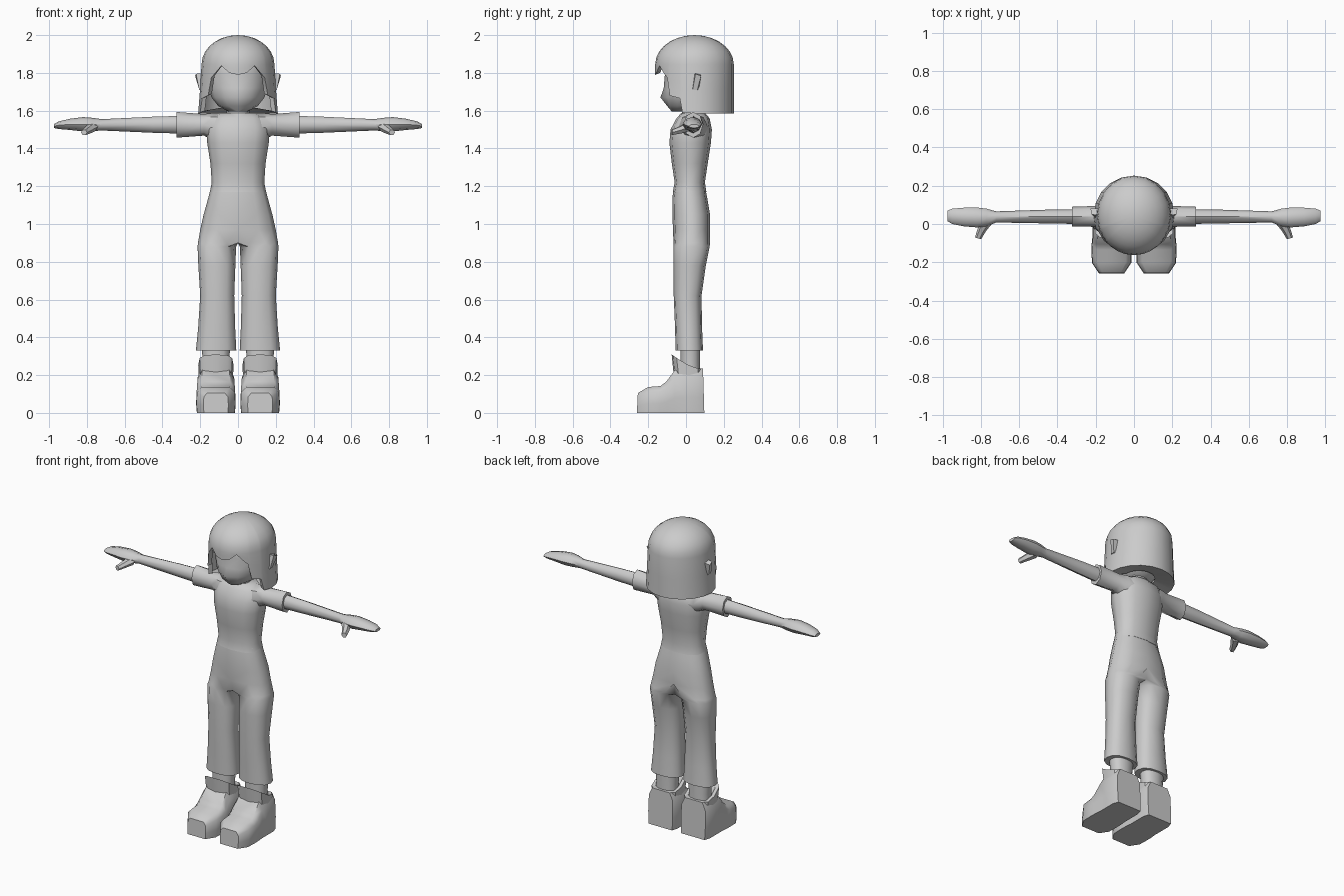
import bpy, bmesh
from math import sin, cos, pi, radians
from mathutils import Vector

cube = bpy.data.objects.get("Cube")
if cube:
    bpy.data.objects.remove(cube)

grey = bpy.data.materials.new("plain grey")
grey.use_nodes = True
COLOUR = (0.6, 0.6, 0.6, 1)
grey.diffuse_color = COLOUR
grey.node_tree.nodes["Principled BSDF"].inputs["Base Color"].default_value = COLOUR


def spow(v, e):
    return abs(v) ** e * (1 if v >= 0 else -1)


def loft(name, rings, sides, closed=True, caps=True, angle=45):
    """Skin rings of points; sides (1, -1) welds both halves in one object."""
    bm = bmesh.new()
    for s in sides:
        rows = [[bm.verts.new((s * p[0], p[1], p[2])) for p in r] for r in rings]
        n = len(rows[0])
        for a, b in zip(rows, rows[1:]):
            for i in range(n if closed else n - 1):
                j = (i + 1) % n
                bm.faces.new((a[i], a[j], b[j], b[i]))
        if caps:
            bm.faces.new(rows[0])
            bm.faces.new(rows[-1])
    if len(sides) == 2:
        # drop the hidden walls on the centre plane, then weld the halves
        inner = [f for f in bm.faces if all(abs(v.co.x) < 1e-5 for v in f.verts)]
        bmesh.ops.delete(bm, geom=inner, context='FACES')
    bmesh.ops.remove_doubles(bm, verts=bm.verts, dist=1e-4)
    bmesh.ops.dissolve_degenerate(bm, edges=bm.edges, dist=1e-5)
    bmesh.ops.recalc_face_normals(bm, faces=bm.faces)
    mesh = bpy.data.meshes.new(name)
    bm.to_mesh(mesh)
    bm.free()
    mesh.materials.append(grey)
    ob = bpy.data.objects.new(name, mesh)
    bpy.context.collection.objects.link(ob)
    bpy.ops.object.select_all(action='DESELECT')
    ob.select_set(True)
    bpy.context.view_layer.objects.active = ob
    bpy.ops.object.shade_smooth_by_angle(angle=radians(angle))
    return ob


def flat_ring(z, cx, rx, front, back, n=12, e=0.85):
    """Horizontal ring, clamped to its own half of the body."""
    cy, ry = (front + back) / 2, (back - front) / 2
    return [(max(0, cx + rx * spow(sin(2 * pi * k / n), e)),
             cy - ry * spow(cos(2 * pi * k / n), e), z) for k in range(n)]


def limb_ring(x, low, high, front, back, n=8):
    """Upright ring across an arm."""
    cy, ry, cz, rz = (front + back) / 2, (back - front) / 2, (low + high) / 2, (high - low) / 2
    return [(x, cy + ry * cos(2 * pi * k / n), cz + rz * sin(2 * pi * k / n)) for k in range(n)]


BOTH = (1, -1)

# trousers: separate legs that merge at the crotch
loft("trousers", [flat_ring(*r) for r in (
    (0.33, 0.116, 0.107, -0.055, 0.09), (0.45, 0.113, 0.098, -0.058, 0.085),
    (0.62, 0.110, 0.090, -0.065, 0.082), (0.78, 0.112, 0.098, -0.066, 0.105),
    (0.88, 0.112, 0.102, -0.066, 0.125), (0.90, 0.06, 0.152, -0.066, 0.127),
    (0.97, 0, 0.20, -0.069, 0.127), (1.05, 0, 0.182, -0.072, 0.127),
    (1.14, 0, 0.157, -0.072, 0.112), (1.20, 0, 0.142, -0.064, 0.10))], BOTH)

# shirt body and neck
loft("shirt", [flat_ring(*r) for r in (
    (1.17, 0, 0.149, -0.07, 0.108), (1.22, 0, 0.139, -0.06, 0.1),
    (1.32, 0, 0.146, -0.075, 0.115), (1.43, 0, 0.163, -0.088, 0.132),
    (1.50, 0, 0.168, -0.082, 0.137), (1.56, 0, 0.15, -0.05, 0.125),
    (1.588, 0, 0.10, -0.025, 0.10))], BOTH)
loft("neck", [flat_ring(z, 0, 0.06, -0.02, 0.085) for z in (1.56, 1.68)], BOTH)

# head: face with a slight nose ridge and tapered chin
face = [flat_ring(*r, e=1) for r in (
    (1.595, 0, 0.05, -0.075, 0.06), (1.625, 0, 0.105, -0.10, 0.12),
    (1.67, 0, 0.14, -0.118, 0.17), (1.72, 0, 0.155, -0.118, 0.20),
    (1.79, 0, 0.16, -0.112, 0.20), (1.86, 0, 0.15, -0.11, 0.19), (1.92, 0, 0.09, -0.05, 0.14))]
x, y, z = face[2][0]
face[2][0] = (x, y - 0.017, z)
loft("face", face, BOTH)

# hair: dome whose hem height changes around the head
HEM = ((0, 1.79), (14, 1.80), (27, 1.838), (38, 1.80), (46, 1.775), (51, 1.68), (68, 1.665),
       (72, 1.59), (90, 1.585), (108, 1.585), (126, 1.585), (144, 1.585), (162, 1.585), (180, 1.585))


def hair_point(deg, radius, z):
    a = radians(deg)
    flare = 1 + 0.09 * max(0, 1.82 - z) / 0.23
    return (0.193 * radius * flare * sin(a), 0.045 - 0.208 * radius * cos(a), z)


hair = []
for k in range(8):
    t = pi / 2 * k / 7
    hair.append([hair_point(d, sin(t), 1.845 + 0.155 * cos(t)) for d, h in HEM])
for f in (0.5, 1):
    hair.append([hair_point(d, 1.0, 1.845 + (h - 1.845) * f) for d, h in HEM])
hair.append([hair_point(d, 0.45 if d > 72 else 0.88, h + (0.03 if d > 72 else 0.01)) for d, h in HEM])
loft("hair", hair, BOTH, closed=False, caps=False, angle=50)


def shoe_ring(y, y_top, top, half):
    """Upright section of a shoe with rounded upper corners."""
    outline = ((-0.96, 0), (-1, 0.35), (-0.97, 0.8), (-0.72, 1), (0.72, 1), (0.97, 0.8), (1, 0.35), (0.96, 0))
    return [(0.117 + half * u, y + (y_top - y) * v, top * v) for u, v in outline]


for side, s in (("left", 1), ("right", -1)):
    one = (s,)
    # sleeve with an open flared cuff
    loft(side + "_sleeve", [limb_ring(*r) for r in (
        (0.06, 1.42, 1.588, -0.05, 0.125), (0.13, 1.44, 1.588, -0.04, 0.115),
        (0.18, 1.468, 1.582, -0.015, 0.095), (0.325, 1.457, 1.593, -0.013, 0.09),
        (0.325, 1.48, 1.572, 0, 0.077))], one)
    # arm running into a mitten hand
    loft(side + "_arm", [limb_ring(*r) for r in (
        (0.28, 1.478, 1.573, 0.0, 0.077), (0.45, 1.483, 1.568, 0.003, 0.075),
        (0.72, 1.495, 1.555, 0.008, 0.066), (0.77, 1.492, 1.562, -0.012, 0.08),
        (0.82, 1.49, 1.566, -0.018, 0.086), (0.89, 1.498, 1.557, -0.012, 0.085),
        (0.95, 1.503, 1.543, 0.0, 0.08), (0.975, 1.508, 1.528, 0.015, 0.07))], one)
    # thumb
    path = ((Vector((0.77, 0.01, 1.515)), 0.028), (Vector((0.795, -0.03, 1.498)), 0.022),
            (Vector((0.815, -0.075, 1.485)), 0.016))
    loft(side + "_thumb", [[p + Vector((r * cos(k * pi / 3), 0.3 * r * cos(k * pi / 3), r * sin(k * pi / 3)))
                            for k in range(6)] for p, r in path], one)
    # ear
    loft(side + "_ear", [[(0.18, 0.03, 1.71), (0.18, 0.065, 1.70), (0.18, 0.08, 1.79), (0.18, 0.045, 1.80)],
                         [(0.205, 0.035, 1.71), (0.205, 0.06, 1.71), (0.227, 0.08, 1.785), (0.222, 0.05, 1.795)]],
         one, angle=20)
    # shoe
    loft(side + "_shoe", [shoe_ring(*r) for r in (
        (-0.26, -0.255, 0.105, 0.066), (-0.205, -0.20, 0.137, 0.103), (-0.14, -0.135, 0.142, 0.105),
        (-0.10, -0.105, 0.165, 0.104), (-0.06, -0.06, 0.225, 0.10), (0.0, 0.0, 0.235, 0.10),
        (0.06, 0.06, 0.235, 0.10), (0.097, 0.09, 0.235, 0.088))], one)
    # slanted shoe collar, high at the front
    collar = []
    for low, grow in ((True, 1), (False, 1.04), (False, 0.8)):
        ring = flat_ring(0.18, 0.117, 0.09 * grow, 0.012 - 0.075 * grow, 0.012 + 0.075 * grow, e=0.6)
        if not low:
            ring = [(px, py - 0.01 if py < 0 else py, max(0.235, 0.262 - 0.72 * py)) for px, py, pz in ring]
        collar.append(ring)
    collar.append(flat_ring(0.22, 0.117, 0.06, -0.03, 0.07, e=0.6))
    loft(side + "_shoe_collar", collar, one, angle=40)
    # ankle
    loft(side + "_ankle", [flat_ring(z, 0.117, r, -0.03, 0.075) for z, r in (
        (0.2, 0.07), (0.27, 0.068), (0.36, 0.078))], one)
